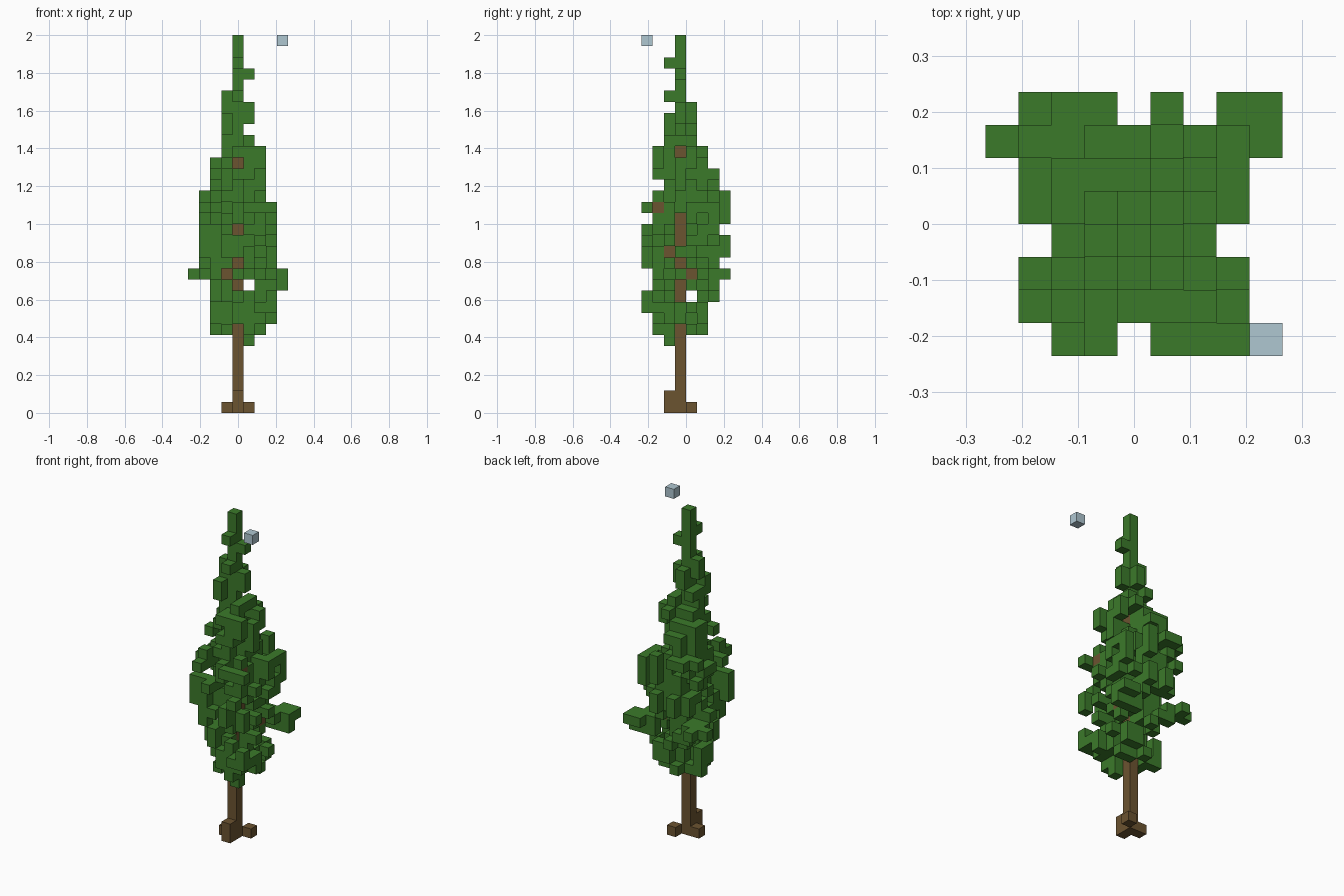
import bpy
import bmesh
import random
from mathutils import Vector

default = bpy.data.objects.get("Cube")
if default:
    bpy.data.objects.remove(default, do_unlink=True)

random.seed(11)
TOP = 34                      # layers of blocks
SIZE = 2 / TOP                # block edge
TRUNK_TOP = 24


def material(name, color):
    m = bpy.data.materials.new(name)
    m.use_nodes = True
    m.diffuse_color = (*color, 1)
    m.node_tree.nodes["Principled BSDF"].inputs["Base Color"].default_value = (*color, 1)
    return m


leaf_green = material("leaf_green", (0.044, 0.193, 0.023))
bark_brown = material("bark_brown", (0.148, 0.087, 0.030))
pale_blue = material("pale_blue", (0.43, 0.57, 0.64))

# Wood and single blocks, as (column, row, layer)
trunk = {(0, 3, k) for k in range(TRUNK_TOP)}
roots = {(0, 2, 0), (0, 2, 1), (-1, 3, 0), (1, 4, 0)}
branches = {(-1, 3, 12), (2, 4, 12), (1, 2, 14), (2, 1, 18), (2, 2, 9)}
floating_block = {(4, 0, TOP - 1)}
wood = trunk | roots | branches

# Crown extent of each layer from the bottom up: x low, x high, y low, y high
EXTENT = [
    (-2, 2, 1, 5), (-2, 3, 1, 5), (-2, 3, 0, 5), (-2, 3, 0, 6),
    (-2, 3, 1, 6), (-3, 3, 1, 7), (-3, 3, 0, 6), (-3, 3, 0, 7),
    (-3, 3, 0, 7), (-3, 3, 0, 6), (-3, 3, 1, 7), (-3, 3, 0, 7),
    (-3, 2, 1, 7), (-2, 2, 2, 6), (-2, 2, 1, 6), (-2, 2, 1, 5),
    (-1, 2, 1, 5), (-1, 1, 2, 4), (-1, 0, 2, 4)]
FIRST = 7

# Plan outline of the crown: allowed columns in each row
PLAN = [{-2, -1, 1, 2, 3}, set(range(-3, 4)), set(range(-3, 4)),
        set(range(-2, 3)), set(range(-3, 4)), set(range(-3, 4)),
        set(range(-3, 4)), {-3, -2, -1, 1, 3}]


def gap(i, j, k):
    """Openings that let the trunk, the branches or the sky show through."""
    front = i == 0 and j < 3 and k in (7, 11, 13, 16, 22)
    side = j == 3 and i > 0 and k in (7, 10, 11, 13, 15, 16, 17, 23)
    through = (i == 1 and k == 11) or (j == 4 and k == 10)
    branch = ((k == 12 and ((i == -1 and j < 3) or (j == 4 and i > 2)))
              or (k == 14 and j == 2 and i > 1)
              or (k == 18 and j == 1 and i > 2))
    across, along = i + j - 3, j - 3 - i
    taper = ((k >= 20 and (abs(across) > 3 or abs(along) > 4))
             or (k <= 10 and (not -3 <= across <= 4 or along > 4)))
    return front or side or through or branch or taper


def layer_cells(k):
    """Possible leaf blocks of a layer with their distance from its middle."""
    x0, x1, y0, y1 = EXTENT[k - FIRST]
    cells = {}
    for i in range(x0, x1 + 1):
        for j in range(y0, y1 + 1):
            if i in PLAN[j] and not gap(i, j, k) and (i, j, k) not in wood:
                dx = (2 * i - x0 - x1) / (x1 - x0 + 1)
                dy = (2 * j - y0 - y1) / (y1 - y0 + 1)
                cells[i, j, k] = dx * dx + dy * dy
    return cells


# Leafy tip and the sprigs that stand out from the crown
leaves = {(0, 3, k) for k in range(TRUNK_TOP, TOP)}
leaves |= {(1, 2, 6), (0, 2, 28), (-1, 3, 28), (1, 3, 30), (0, 2, 31)}
leaves |= {(-1, 2, 26), (1, 3, 26), (0, 4, 26), (1, 3, 27), (-1, 3, 27), (0, 4, 27)}
leaves |= {(4, 6, 11), (4, 6, 12), (4, 7, 12), (3, 7, 12), (3, 6, 12),
           (-4, 6, 12), (-3, 6, 12)}
leaves |= {(2, 4, 23), (0, 1, 23), (1, 5, 23), (2, 1, 22), (-2, 5, 22)}
leaves |= {(-3, 1, k) for k in (14, 15, 16)} | {(3, 6, 16), (3, 6, 17)}
leaves |= {(3, 0, k) for k in (9, 10, 13, 14, 18)} | {(2, 5, 8), (2, 5, 9)}
leaves |= {(2, 1, 17), (2, 1, 19), (2, 0, 18), (1, 2, 13), (2, 4, 11), (-1, 3, 11)}

# Leaves that clothe the back and the far side of the trunk
for k in range(FIRST + 1, TRUNK_TOP):
    leaves |= {c for c in ((0, 4, k), (-1, 3, k)) if not gap(*c) and c not in wood}

# Ragged clumps inside the outline
clump = {}
possible = {}
for k in range(FIRST, FIRST + len(EXTENT)):
    cells = layer_cells(k)
    possible.update(cells)
    for (i, j, _), d in cells.items():
        chance = clump.setdefault((i, j, k // 2), random.random())
        chance = 0.5 * chance + 0.5 * random.random()
        if chance < (0.6 if d < 0.45 else 0.5 if d < 1.0 else 0.22):
            leaves.add((i, j, k))


def behind_wood(c, axis):
    """Tell whether wood stands before this block, seen from the front or the +x side."""
    i, j, k = c
    if axis == 1:
        return any((i, m, k) in wood for m in range(j))
    return axis == 0 and any((m, j, k) in wood for m in range(i + 1, 4))


# Close accidental see-through spots along each axis
for a, b, axis in ((0, 2, 1), (1, 2, 0), (0, 1, 2)):
    lines = {}
    for c in possible:
        if not behind_wood(c, axis):
            lines.setdefault((c[a], c[b]), []).append(c)
    filled = {(c[a], c[b]) for c in leaves if not behind_wood(c, axis)}
    for key, line in lines.items():
        if key not in filled:
            leaves.add(min(line, key=lambda c: possible[c] + 0.5 * random.random()))

occupied = leaves | wood | floating_block
SIDES = [Vector(s) for s in ((1, 0, 0), (-1, 0, 0), (0, 1, 0),
                             (0, -1, 0), (0, 0, 1), (0, 0, -1))]


def build(name, cells, mat):
    """Make one mesh from the exposed faces of a set of blocks."""
    bm = bmesh.new()
    for i, j, k in sorted(cells):
        centre = Vector((i, j - 3.5, k + 0.5))
        for n in SIDES:
            if (i + int(n.x), j + int(n.y), k + int(n.z)) in occupied:
                continue
            u = Vector((n.y, n.z, n.x))
            v = n.cross(u)
            corners = [centre + (n + u * p + v * q) / 2
                       for p, q in ((-1, -1), (1, -1), (1, 1), (-1, 1))]
            bm.faces.new([bm.verts.new(c * SIZE) for c in corners])
    bmesh.ops.remove_doubles(bm, verts=bm.verts, dist=SIZE / 100)
    mesh = bpy.data.meshes.new(name)
    bm.to_mesh(mesh)
    bm.free()
    mesh.materials.append(mat)
    bpy.context.collection.objects.link(bpy.data.objects.new(name, mesh))


build("trunk", trunk, bark_brown)
build("roots", roots, bark_brown)
build("branches", branches, bark_brown)
build("leafy_crown", leaves, leaf_green)
build("floating_block", floating_block, pale_blue)
